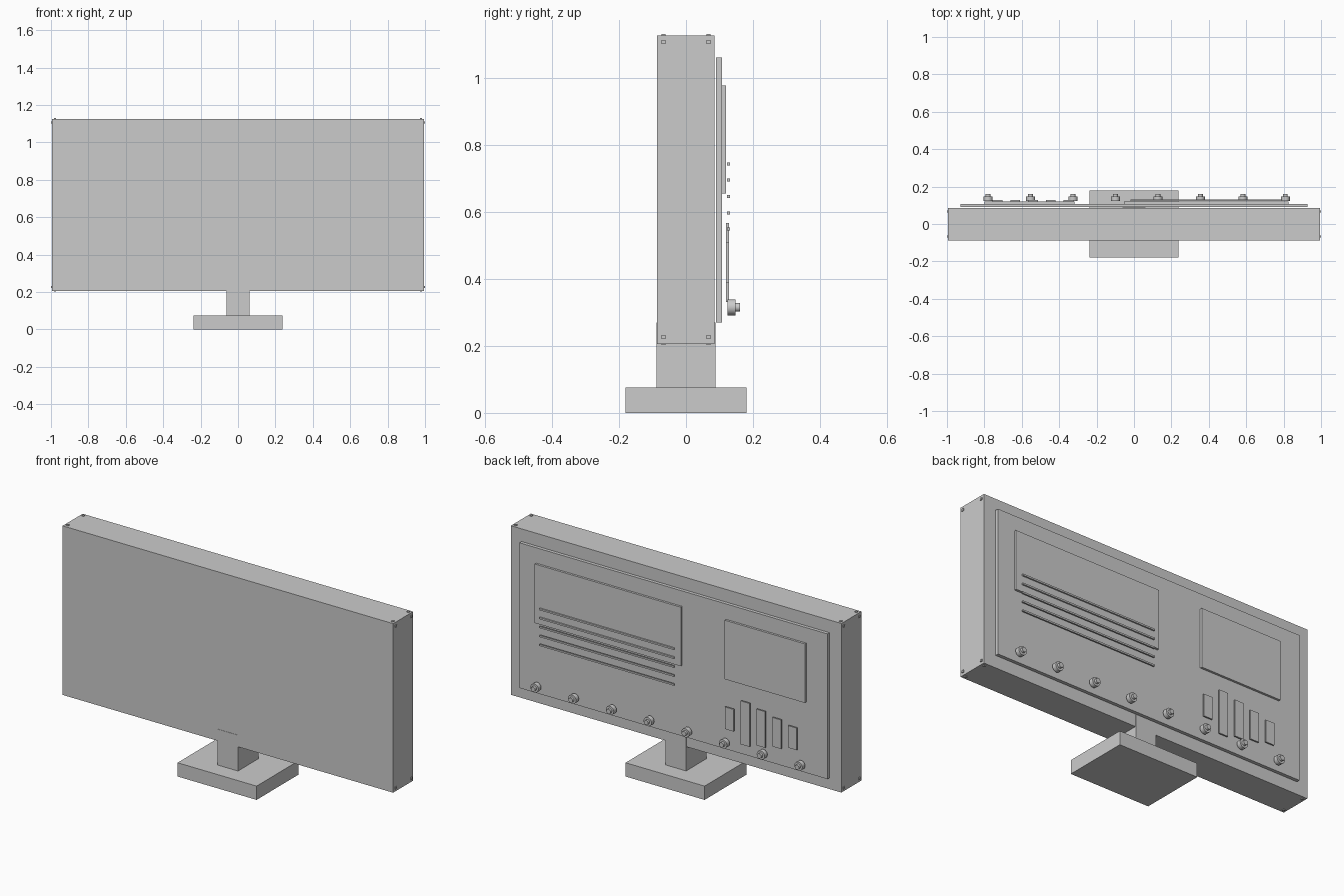
import bpy
import math

cube = bpy.data.objects.get("Cube")
if cube:
    bpy.data.objects.remove(cube, do_unlink=True)

grey = bpy.data.materials.new("light_grey")
grey.use_nodes = True
grey.diffuse_color = (0.6, 0.6, 0.6, 1)
grey.node_tree.nodes["Principled BSDF"].inputs["Base Color"].default_value = (0.6, 0.6, 0.6, 1)


def box(name, x, y, z):
    """Box from (min, max) ranges on each axis."""
    bpy.ops.mesh.primitive_cube_add(size=1, location=[sum(r) / 2 for r in (x, y, z)])
    ob = bpy.context.object
    ob.name = name
    ob.scale = [r[1] - r[0] for r in (x, y, z)]
    bpy.ops.object.transform_apply(location=False, rotation=False, scale=True)
    ob.data.materials.append(grey)
    return ob


def around(c, half):
    return (c - half, c + half)


def disc(name, x, z, radius, y):
    """Cylinder lying along y."""
    bpy.ops.mesh.primitive_cylinder_add(vertices=16, radius=radius, depth=y[1] - y[0],
                                        location=(x, sum(y) / 2, z),
                                        rotation=(math.pi / 2, 0, 0))
    ob = bpy.context.object
    ob.name = name
    ob.data.materials.append(grey)
    bpy.ops.object.shade_smooth_by_angle(angle=math.radians(30))


# Stand
box("base", (-0.238, 0.238), (-0.18, 0.18), (0, 0.075))
box("neck", (-0.062, 0.062), (-0.0885, 0.0875), (0.07, 0.27))

# Main case and raised back panel
box("case", (-0.995, 0.995), (-0.087, 0.085), (0.206, 1.126))
box("back_panel", (-0.927, 0.927), (0.09, 0.108), (0.27, 1.06))
box("large_plate", (-0.053, 0.827), (0.108, 0.12), (0.655, 0.976))
box("small_plate", (-0.8, -0.317), (0.108, 0.12), (0.655, 0.976))

# Vent slats
for i in range(5):
    box("vent_slat", (-0.018, 0.792), (0.123, 0.131), around(0.743 - 0.0487 * i, 0.0045))

# Sliders of different heights
for i, h in enumerate((0.12, 0.236, 0.197, 0.158, 0.12)):
    box("slider", around(-0.35 - 0.095 * i, 0.026), (0.12, 0.128), around(0.449, h / 2))

# Row of knobs with smaller caps
for i in range(8):
    x = -0.78 + 0.227 * i
    disc("knob", x, 0.315, 0.024, (0.124, 0.148))
    disc("knob_cap", x, 0.315, 0.013, (0.147, 0.161))

# Corner fasteners on the ends, top and bottom
for sx in (-1, 1):
    for y in (-0.067, 0.067):
        for sz in (-1, 1):
            box("end_fastener", around(sx * 0.995, 0.005), around(y, 0.006),
                around(0.666 + sz * 0.44, 0.006))
            box("edge_fastener", around(sx * 0.978, 0.006), around(y, 0.006),
                around(0.666 + sz * 0.46, 0.004))
